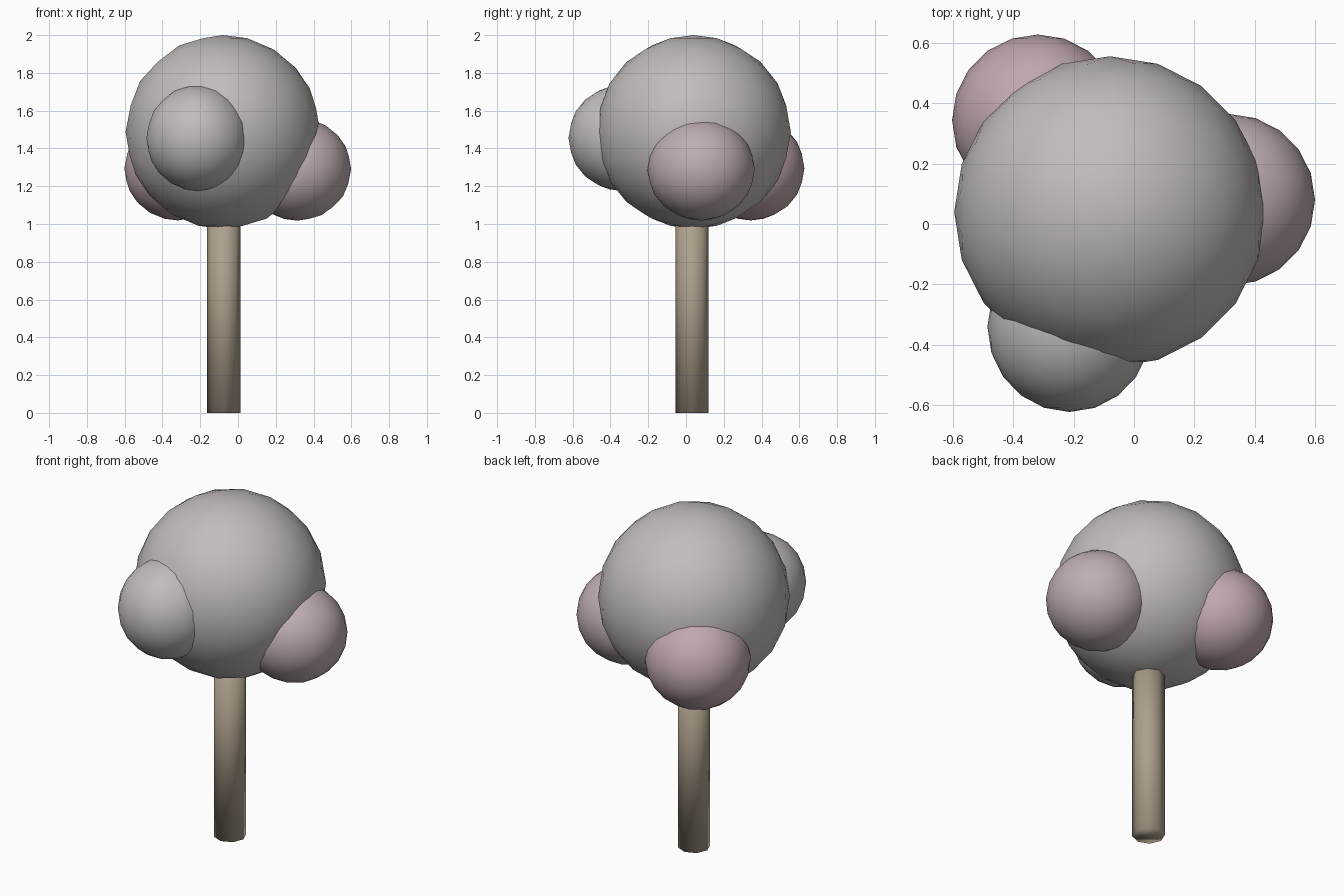
import bpy

if "Cube" in bpy.data.objects:
    bpy.data.objects.remove(bpy.data.objects["Cube"])


def material(name, color):
    m = bpy.data.materials.new(name)
    m.diffuse_color = (*color, 1)
    m.use_nodes = True
    m.node_tree.nodes["Principled BSDF"].inputs["Base Color"].default_value = m.diffuse_color
    return m


def foliage(name, center, radii, mat):
    bpy.ops.mesh.primitive_ico_sphere_add(subdivisions=3, radius=1, location=center)
    ob = bpy.context.object
    ob.name = name
    ob.scale = radii
    bpy.ops.object.transform_apply(location=False, rotation=False, scale=True)
    bpy.ops.object.shade_smooth()
    ob.data.materials.append(mat)
    return ob


grey = material("pale_blossom", (0.54, 0.50, 0.50))
dusty = material("dusty_blossom", (0.52, 0.42, 0.43))
pink = material("pink_blossom", (0.53, 0.39, 0.42))
bark = material("bark", (0.42, 0.35, 0.26))

# Trunk, running up into the crown
bpy.ops.mesh.primitive_cylinder_add(vertices=8, radius=0.088, depth=1.15,
                                    location=(-0.075, 0.032, 0.575))
trunk = bpy.context.object
trunk.name = "trunk"
bpy.ops.object.shade_smooth()
trunk.data.materials.append(bark)

# Large crown and three smaller clumps
foliage("crown", (-0.08, 0.04, 1.487), (0.515, 0.515, 0.513), grey)
foliage("front_clump", (-0.213, -0.34, 1.455), (0.272, 0.282, 0.28), grey)
foliage("right_clump", (0.315, 0.08, 1.29), (0.284, 0.284, 0.272), dusty)
foliage("back_left_clump", (-0.318, 0.343, 1.295), (0.284, 0.284, 0.276), pink)
